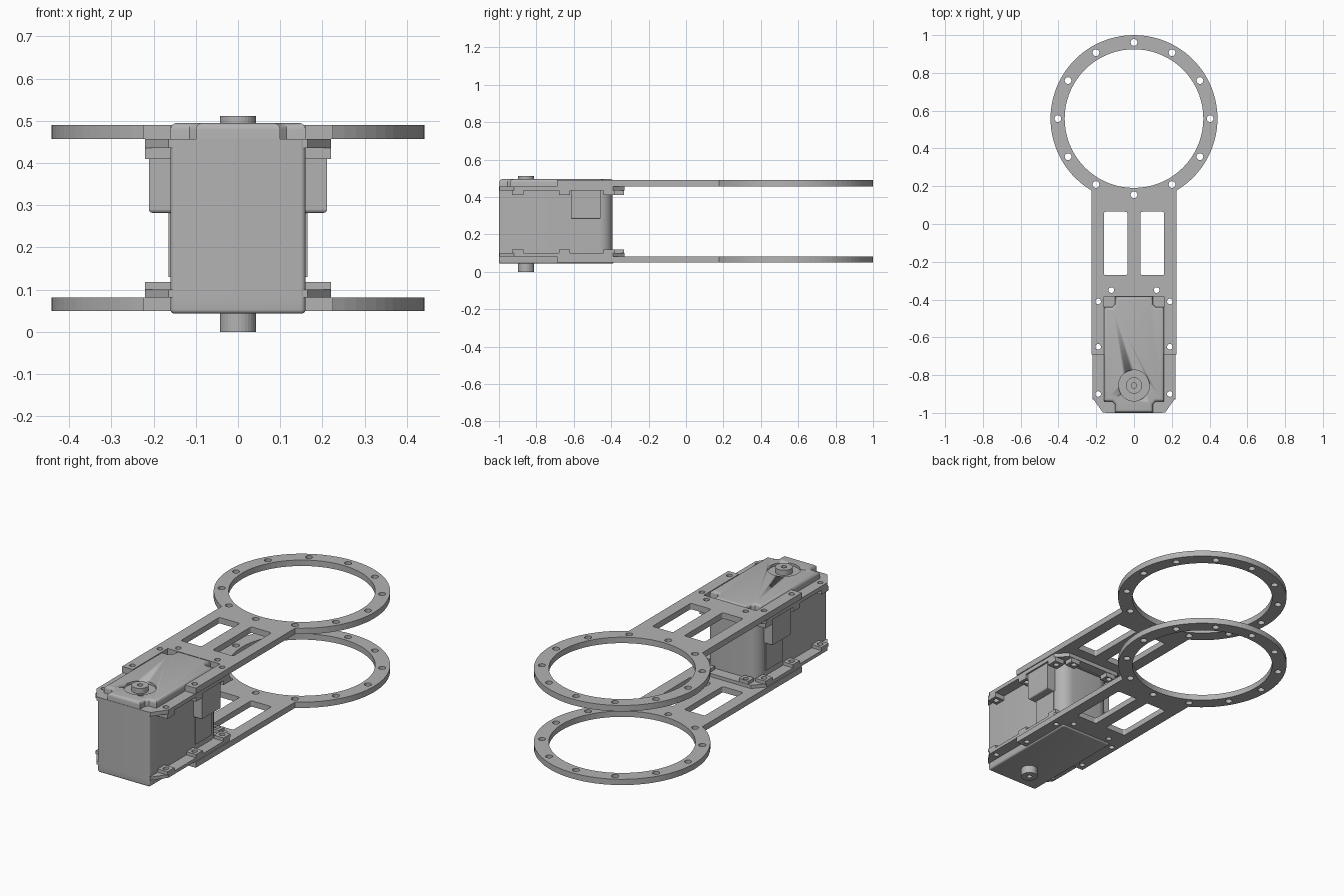
import bpy, bmesh
from math import sin, cos, pi, radians, asin

cube = bpy.data.objects.get("Cube")
if cube:
    bpy.data.objects.remove(cube, do_unlink=True)

grey = bpy.data.materials.new("plain grey")
grey.use_nodes = True
COLOUR = (0.45, 0.45, 0.45, 1)
grey.diffuse_color = COLOUR
grey.node_tree.nodes["Principled BSDF"].inputs["Base Color"].default_value = COLOUR


def add(name, mesh, smooth=False):
    mesh.materials.clear()
    mesh.materials.append(grey)
    ob = bpy.data.objects.new(name, mesh)
    bpy.context.collection.objects.link(ob)
    if smooth:
        bpy.ops.object.select_all(action='DESELECT')
        ob.select_set(True)
        bpy.context.view_layer.objects.active = ob
        bpy.ops.object.shade_smooth_by_angle(angle=radians(35))
    else:
        mesh.shade_flat()
    return ob


def arc(cx, cy, r, a0=0, a1=2 * pi, n=24, closed=True):
    steps = n if closed else n - 1
    return [(cx + r * cos(a0 + (a1 - a0) * i / steps),
             cy + r * sin(a0 + (a1 - a0) * i / steps)) for i in range(n)]


def round_rect(x0, x1, y0, y1, front_r, back_r):
    """Counter-clockwise rectangle with separate front and back corner radii."""
    f, b = front_r, back_r
    corners = [(x0 + f, y0 + f, f, 2), (x1 - f, y0 + f, f, 3),
               (x1 - b, y1 - b, b, 0), (x0 + b, y1 - b, b, 1)]
    pts = []
    for cx, cy, r, q in corners:
        pts += arc(cx, cy, r, q * pi / 2, (q + 1) * pi / 2, 8, False)
    return pts


def prism(name, pts, z0, z1, top=0, bottom=0, smooth=True):
    """Solid profile, with optional rounding of the top and bottom rims."""
    bm = bmesh.new()
    base = bm.faces.new([bm.verts.new((x, y, z0)) for x, y in pts])
    ext = bmesh.ops.extrude_face_region(bm, geom=[base], use_keep_orig=True)
    for v in ext["geom"]:
        if isinstance(v, bmesh.types.BMVert):
            v.co.z = z1
    bmesh.ops.recalc_face_normals(bm, faces=bm.faces)
    for z, r in ((z1, top), (z0, bottom)):
        if r:
            rim = [e for e in bm.edges if all(abs(v.co.z - z) < 1e-5 for v in e.verts)]
            bmesh.ops.bevel(bm, geom=rim, offset=r, segments=4, profile=0.5, affect='EDGES')
    me = bpy.data.meshes.new(name)
    bm.to_mesh(me)
    bm.free()
    return add(name, me, smooth)


def holed(name, loops, z0, z1):
    """Flat sheet from an outline followed by its holes."""
    cu = bpy.data.curves.new(name, 'CURVE')
    cu.dimensions = '2D'
    cu.fill_mode = 'BOTH'
    cu.extrude = (z1 - z0) / 2
    for pts in loops:
        sp = cu.splines.new('POLY')
        sp.points.add(len(pts) - 1)
        for p, (x, y) in zip(sp.points, pts):
            p.co = (x, y, 0, 1)
        sp.use_cyclic_u = True
    tmp = bpy.data.objects.new(name + "_curve", cu)
    bpy.context.collection.objects.link(tmp)
    dg = bpy.context.evaluated_depsgraph_get()
    me = bpy.data.meshes.new_from_object(tmp.evaluated_get(dg))
    bpy.data.objects.remove(tmp, do_unlink=True)
    for v in me.vertices:
        v.co.z += (z0 + z1) / 2
    return add(name, me)


def mirror_x(pts):
    """Complete a right-half outline with its reflection."""
    return pts + [(-x, y) for x, y in reversed(pts)]


def cut(target, cutter):
    mod = target.modifiers.new("cut", 'BOOLEAN')
    mod.operation = 'DIFFERENCE'
    mod.solver = 'EXACT'
    mod.object = cutter
    dg = bpy.context.evaluated_depsgraph_get()
    me = bpy.data.meshes.new_from_object(target.evaluated_get(dg))
    target.modifiers.clear()
    target.data = me
    bpy.data.objects.remove(cutter, do_unlink=True)


RING_Y, OUTER, INNER = 0.558, 0.442, 0.367
ARM, BODY, HORN_Y = 0.225, 0.16, -0.855
screws = [(s * x, y) for s in (-1, 1)
          for x, y in ((0.19, -0.41), (0.19, -0.65), (0.19, -0.9), (0.12, -0.35))]
screw_holes = [arc(x, y, 0.015, n=16) for x, y in screws]

# Bracket plates: ring, slotted arm and fork around the motor
half = asin(ARM / OUTER)
ring_arc = arc(0, RING_Y, OUTER, -pi / 2 + half, pi / 2, 36, False)
outline = mirror_x([(BODY, -0.385), (BODY, -0.69), (ARM, -0.69)] + ring_arc[:-1])
# put the ring's top point between the two halves
outline.insert(len(outline) // 2, (0, RING_Y + OUTER))
loops = [outline, arc(0, RING_Y, INNER, n=72)]
loops += [arc(0.403 * cos(k * pi / 6), RING_Y + 0.403 * sin(k * pi / 6), 0.018, n=16)
          for k in range(12)]
loops += [round_rect(min(s * 0.035, s * 0.16), max(s * 0.035, s * 0.16), -0.27, 0.065, 0.01, 0.01)
          for s in (-1, 1)]
loops += [h for h, (x, y) in zip(screw_holes, screws) if y > -0.69]
holed("top_plate", loops, 0.457, 0.49)
holed("bottom_plate", loops, 0.05, 0.082)

# Screw flanges of the motor case, with a boss under each screw
flange = mirror_x([(0.165, -0.998), (0.22, -0.92), (0.22, -0.39), (0.165, -0.33)])
for label, f0, f1, b0, b1 in (("top", 0.435, 0.457, 0.41, 0.435),
                              ("bottom", 0.082, 0.1, 0.1, 0.118)):
    holed(label + "_flange", [flange] + screw_holes, f0, f1)
    for i, ((x, y), hole) in enumerate(zip(screws, screw_holes)):
        w = 0.03
        block = [(x - w, y - w), (x + w, y - w), (x + w, y + w), (x - w, y + w)]
        if y > -0.36:
            block = [(px, min(py, -0.332)) for px, py in block]
        holed(f"{label}_screw_boss_{i}", [block, hole], b0, b1)

# Motor case
prism("motor_case", round_rect(-BODY, BODY, -1, -0.392, 0.012, 0.07), 0.08, 0.457)
prism("motor_case_base", round_rect(-BODY, BODY, -1, -0.387, 0.012, 0.012),
      0.043, 0.082, bottom=0.01)

# Raised cap with notched corners and a round recess for the output shaft
cap_side = [(0.1, -0.998), (0.1, -0.955), (0.115, -0.94), (BODY, -0.94),
            (BODY, -0.44), (0.115, -0.44), (0.1, -0.425), (0.1, -0.385)]
cap = prism("motor_cap", mirror_x(cap_side), 0.43, 0.495, top=0.016)
cut(cap, prism("recess_cutter", arc(0, HORN_Y, 0.082, n=32), 0.482, 0.6))

# Output shafts, each with a centre hole
for name, z0, z1 in (("top_shaft", 0.47, 0.511), ("bottom_shaft", 0, 0.05)):
    holed(name, [arc(0, HORN_Y, 0.043, n=32), arc(0, HORN_Y, 0.014, n=16)], z0, z1)

# Cable sockets on both sides, with a thin panel below each
for side, s in (("left", 1), ("right", -1)):
    for part, x, y0, y1, z0, z1 in (("socket", 0.211, -0.615, -0.455, 0.282, 0.436),
                                    ("panel", 0.165, -0.605, -0.463, 0.13, 0.29)):
        xa, xb = sorted((s * 0.14, s * x))
        prism(f"{side}_cable_{part}", [(xa, y0), (xb, y0), (xb, y1), (xa, y1)],
              z0, z1, bottom=0.008 if part == "socket" else 0, smooth=False)
